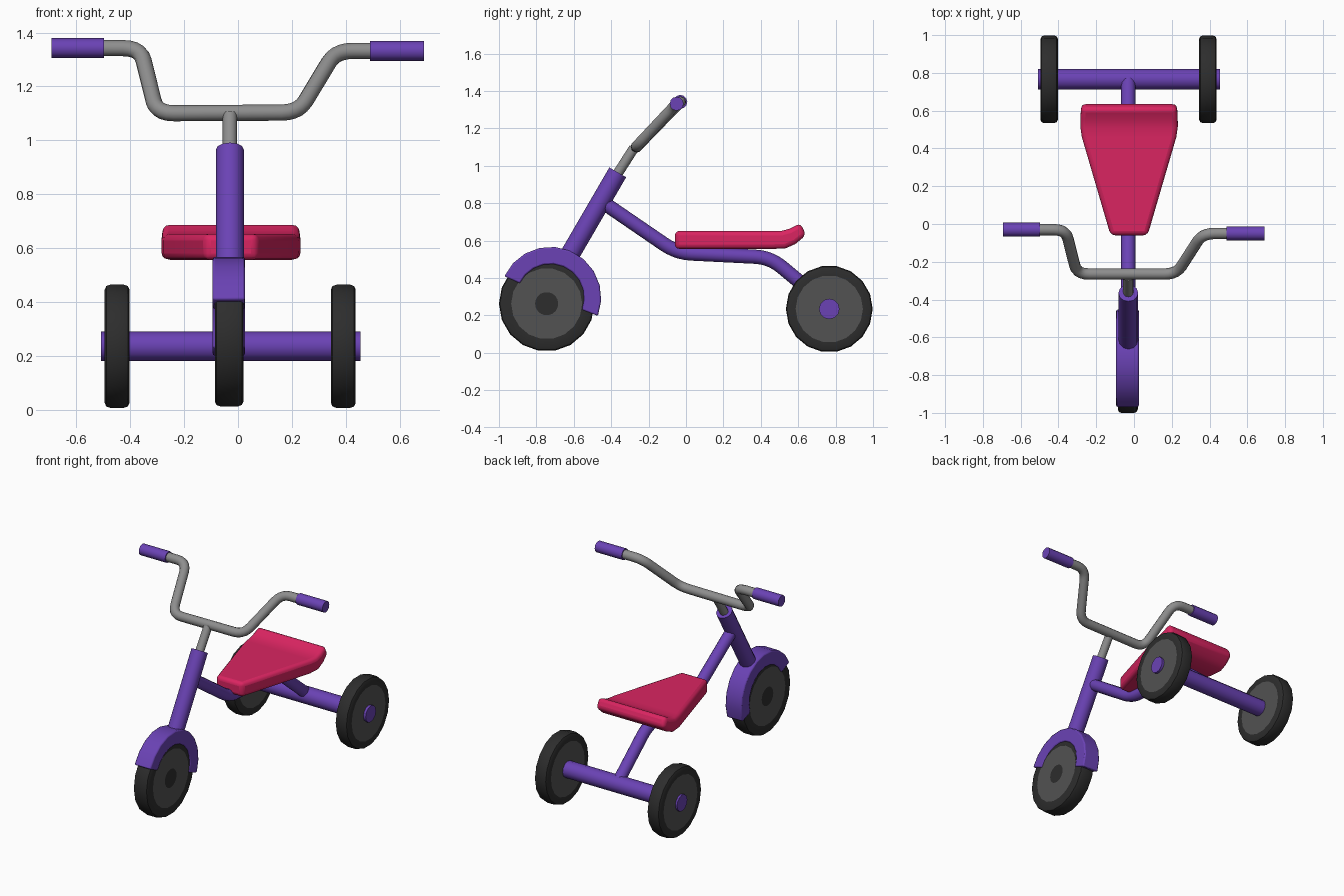
import bpy, bmesh
from math import sin, cos, pi, radians
from mathutils import Vector

cube = bpy.data.objects.get("Cube")
if cube:
    bpy.data.objects.remove(cube, do_unlink=True)


def material(name, rgb):
    m = bpy.data.materials.new(name)
    m.use_nodes = True
    m.diffuse_color = (*rgb, 1)
    m.node_tree.nodes["Principled BSDF"].inputs["Base Color"].default_value = (*rgb, 1)
    return m


PURPLE = material("purple paint", (0.145, 0.055, 0.46))
PINK = material("pink seat", (0.70, 0.018, 0.12))
STEEL = material("grey steel", (0.27, 0.27, 0.27))
RUBBER = material("black rubber", (0.026, 0.026, 0.026))
RIM = material("dark grey rim", (0.085, 0.085, 0.085))
MID = -0.03


def smooth(ob, angle=35):
    bpy.ops.object.select_all(action='DESELECT')
    ob.select_set(True)
    bpy.context.view_layer.objects.active = ob
    bpy.ops.object.shade_smooth_by_angle(angle=radians(angle))


def from_bmesh(name, bm, mats):
    bmesh.ops.recalc_face_normals(bm, faces=bm.faces)
    mesh = bpy.data.meshes.new(name)
    bm.to_mesh(mesh)
    bm.free()
    for m in mats:
        mesh.materials.append(m)
    ob = bpy.data.objects.new(name, mesh)
    bpy.context.collection.objects.link(ob)
    return ob


def loft(name, rings, mat, bevel, segments):
    """Skin equal rings of points, cap both ends and round the edges."""
    bm = bmesh.new()
    loops = [[bm.verts.new(p) for p in ring] for ring in rings]
    n = len(loops[0])
    for a, b in zip(loops, loops[1:]):
        for i in range(n):
            j = (i + 1) % n
            bm.faces.new((a[i], a[j], b[j], b[i]))
    bm.faces.new(loops[0])
    bm.faces.new(loops[-1])
    ob = from_bmesh(name, bm, [mat])
    mod = ob.modifiers.new("rounding", 'BEVEL')
    mod.width, mod.segments = bevel, segments
    mod.limit_method, mod.angle_limit = 'ANGLE', radians(40)
    smooth(ob, 50)
    return ob


def tube(name, points, radius, mat, bend=0.0):
    """Round bar along a path, with each inner corner turned into an arc."""
    pts = [Vector(p) for p in points]
    path = [pts[0]]
    for a, c, b in zip(pts, pts[1:], pts[2:]):
        p = c + (a - c).normalized() * bend
        q = c + (b - c).normalized() * bend
        for k in range(6):
            t = k / 5
            path.append(p * (1 - t) ** 2 + c * 2 * t * (1 - t) + q * t * t)
    path.append(pts[-1])
    curve = bpy.data.curves.new(name, 'CURVE')
    curve.dimensions = '3D'
    curve.bevel_depth, curve.bevel_resolution = radius, 4
    curve.use_fill_caps = True
    spline = curve.splines.new('POLY')
    spline.points.add(len(path) - 1)
    for sp, p in zip(spline.points, path):
        sp.co = (*p, 1)
    curve.materials.append(mat)
    ob = bpy.data.objects.new(name, curve)
    bpy.context.collection.objects.link(ob)
    bpy.ops.object.select_all(action='DESELECT')
    ob.select_set(True)
    bpy.context.view_layer.objects.active = ob
    bpy.ops.object.convert(target='MESH')
    smooth(bpy.context.view_layer.objects.active, 40)


def wheel(name, centre, radius, half, rim, hub, sides=18):
    """Tyre, rim and hub turned around the x axis."""
    half_profile = [(hub, half), (rim, half), (radius - 0.018, half),
                    (radius - 0.005, half - 0.006), (radius, half - 0.02)]
    profile = half_profile + [(r, -x) for r, x in reversed(half_profile)]
    bm = bmesh.new()
    rings = []
    for r, x in profile:
        rings.append([bm.verts.new((x, r * cos(2 * pi * i / sides), r * sin(2 * pi * i / sides)))
                      for i in range(sides)])
    for k, (a, b) in enumerate(zip(rings, rings[1:])):
        for i in range(sides):
            j = (i + 1) % sides
            f = bm.faces.new((a[i], a[j], b[j], b[i]))
            f.material_index = 1 if k in (0, len(rings) - 2) else 0
    bm.faces.new(rings[0])
    bm.faces.new(rings[-1])
    ob = from_bmesh(name, bm, [RUBBER, RIM])
    ob.location = centre
    smooth(ob, 40)


# Wheels and rear axle
wheel("front_wheel", (MID - 0.003, -0.745, 0.263), 0.255, 0.053, 0.19, 0.062)
for side, x in (("right", -0.449), ("left", 0.391)):
    wheel(side + "_rear_wheel", (x, 0.766, 0.235), 0.232, 0.046, 0.18, 0.05)
tube("rear_axle", [(-0.508, 0.766, 0.235), (0.454, 0.766, 0.235)], 0.055, PURPLE)

# Fender: thick arc over the front wheel
rings = []
for i in range(11):
    a = radians(-21 + 176 * i / 10)
    rings.append([(MID - 0.004 + x, -0.725 + r * cos(a), 0.295 + r * sin(a))
                  for x, r in ((-0.06, 0.18), (0.06, 0.18), (0.06, 0.272), (-0.06, 0.272))])
loft("front_fender", rings, PURPLE, 0.008, 2)

# Frame
tube("head_tube", [(MID, -0.64, 0.492), (MID, -0.365, 0.965)], 0.052, PURPLE)
tube("main_frame", [(MID, -0.43, 0.795), (MID, -0.05, 0.535), (MID, 0.45, 0.51),
                    (MID, 0.77, 0.245)], 0.038, PURPLE, 0.08)

# Steering
tube("stem", [(MID, -0.40, 0.905), (MID, -0.278, 1.095)], 0.027, STEEL)
tube("handlebar", [(-0.52, -0.03, 1.342), (-0.362, -0.03, 1.342), (-0.302, -0.265, 1.1),
                   (0.225, -0.265, 1.103), (0.363, -0.05, 1.332), (0.51, -0.05, 1.332)],
     0.03, STEEL, 0.065)
tube("right_grip", [(-0.693, -0.03, 1.342), (-0.497, -0.03, 1.342)], 0.037, PURPLE)
tube("left_grip", [(0.49, -0.05, 1.332), (0.69, -0.05, 1.332)], 0.037, PURPLE)

# Seat: half width, then bottom and top as (y, z), from nose to raised back
stations = [(0.098, (-0.06, 0.556), (-0.06, 0.652)),
            (0.25, (0.46, 0.556), (0.46, 0.652)),
            (0.258, (0.53, 0.558), (0.51, 0.652)),
            (0.257, (0.585, 0.582), (0.555, 0.664)),
            (0.253, (0.642, 0.63), (0.612, 0.694))]
rings = [[(MID + 0.004 - w, *low), (MID + 0.004 + w, *low),
          (MID + 0.004 + w, *high), (MID + 0.004 - w, *high)] for w, low, high in stations]
loft("seat", rings, PINK, 0.024, 3)
